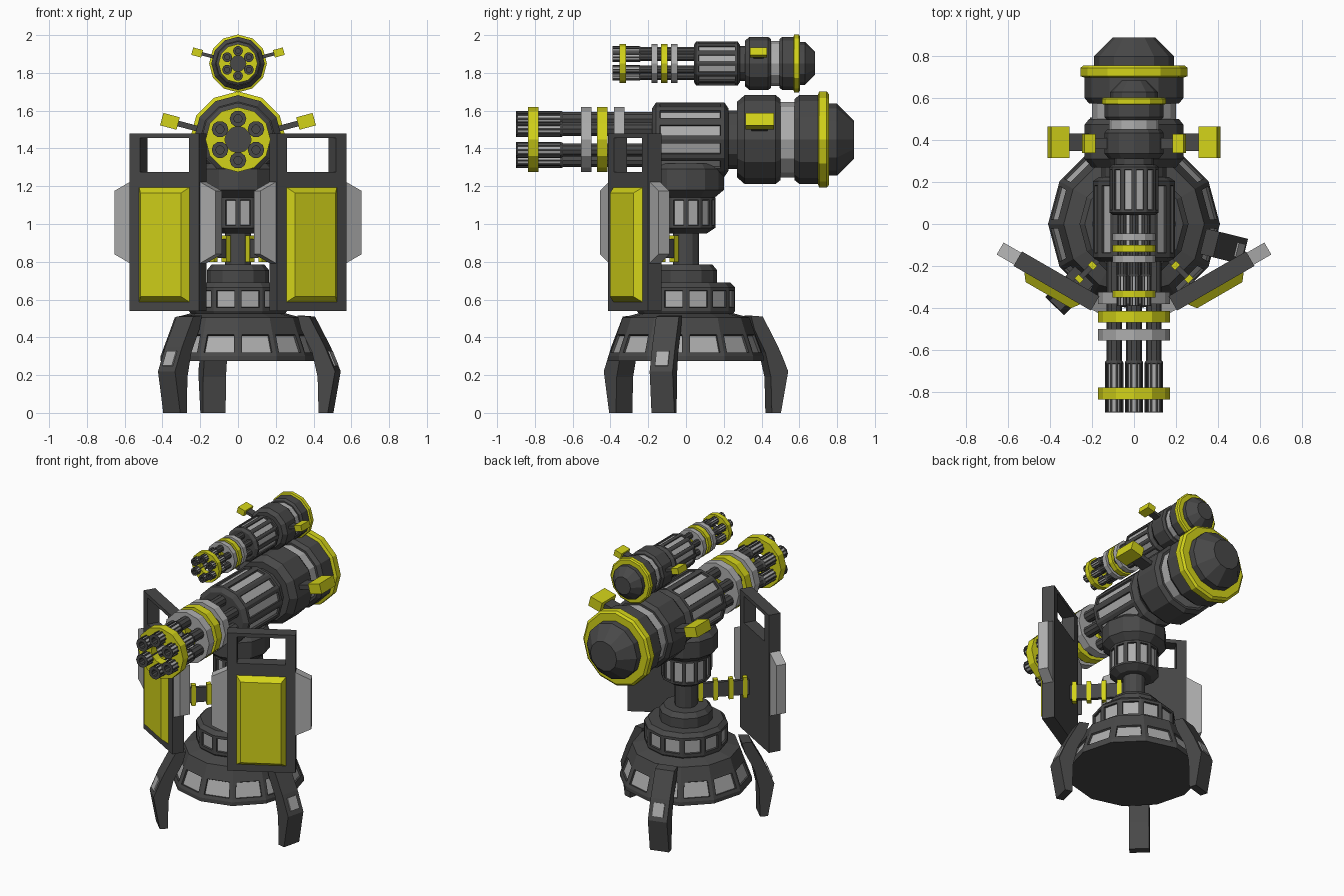
import bpy, bmesh
from math import sin, cos, pi, radians
from mathutils import Matrix, Vector

if "Cube" in bpy.data.objects:
    bpy.data.objects.remove(bpy.data.objects["Cube"])


def material(name, rgb):
    m = bpy.data.materials.new(name)
    m.diffuse_color = (*rgb, 1)
    m.use_nodes = True
    m.node_tree.nodes["Principled BSDF"].inputs["Base Color"].default_value = m.diffuse_color
    return m


DARK = material("dark_metal", (.065, .065, .065))
LIGHT = material("light_metal", (.42, .42, .42))
YELLOW = material("yellow_paint", (.65, .65, .01))
I = Matrix.Identity(4)
T = Matrix.Translation


def R(deg, axis):
    return Matrix.Rotation(radians(deg), 4, axis)


def finish(name, bm, M, *mats):
    bm.transform(M)
    bmesh.ops.recalc_face_normals(bm, faces=bm.faces)
    me = bpy.data.meshes.new(name)
    bm.to_mesh(me)
    bm.free()
    for m in mats:
        me.materials.append(m)
    ob = bpy.data.objects.new(name, me)
    bpy.context.collection.objects.link(ob)
    return ob


def lathe(name, prof, mat=DARK, M=I, n=12, band=None, inset=.02, depth=-.012, ring=False):
    """Turn (radius, height) points around z; 'band' is a segment given inset light windows."""
    bm = bmesh.new()
    rows = [[bm.verts.new((r * cos(2 * pi * k / n), r * sin(2 * pi * k / n), z)) for k in range(n)]
            for r, z in prof]
    windows = []
    for i in range(len(rows) if ring else len(rows) - 1):
        a, b = rows[i], rows[(i + 1) % len(rows)]
        for k in range(n):
            j = (k + 1) % n
            f = bm.faces.new((a[k], a[j], b[j], b[k]))
            if i == band:
                windows.append(f)
    if not ring:
        bm.faces.new(rows[0][::-1])
        bm.faces.new(rows[-1])
    bmesh.ops.recalc_face_normals(bm, faces=bm.faces)
    if windows:
        bmesh.ops.inset_individual(bm, faces=windows, thickness=inset, use_even_offset=True)
        bmesh.ops.inset_individual(bm, faces=windows, thickness=inset * .15, depth=depth)
        for f in windows:
            f.material_index = 1
    return finish(name, bm, M, mat, LIGHT)


def box(name, size, mat, M=I, taper=0):
    """Box; its -y face is drawn in by 'taper' on each side."""
    bm = bmesh.new()
    bmesh.ops.create_cube(bm, size=1)
    for v in bm.verts:
        front = v.co.y < 0
        v.co = Vector(v.co[i] * size[i] for i in range(3))
        if front:
            v.co.x -= taper * (1 if v.co.x > 0 else -1)
            v.co.z -= taper * (1 if v.co.z > 0 else -1)
    return finish(name, bm, M, mat)


def prism(name, pts, width, mat, M=I):
    """Extrude an (x, z) outline along y."""
    bm = bmesh.new()
    f = bm.faces.new([bm.verts.new((x, -width / 2, z)) for x, z in pts])
    ext = bmesh.ops.extrude_face_region(bm, geom=[f])["geom"]
    for v in ext:
        if isinstance(v, bmesh.types.BMVert):
            v.co.y += width
    return finish(name, bm, M, mat)


# Pedestal
lathe("base_dome", [(.41, .275), (.41, .30), (.36, .435), (.335, .505), (.22, .535)], band=1, inset=.022)
lathe("base_drum", [(.25, .525), (.26, .54), (.26, .665), (.235, .69)], band=1, inset=.018)
lathe("base_step", [(.165, .68), (.165, .755), (.14, .785)])
lathe("pole", [(.07, .78), (.07, .96)])
lathe("swivel_neck", [(.11, .95), (.155, .98), (.155, 1.14), (.14, 1.16)], band=1, inset=.013)
lathe("gun_mount", [(.14, 1.13), (.2, 1.18), (.2, 1.29), (.17, 1.32)])

# Three bent legs with a light plate on each knee
LEG = [(.34, .515), (.405, .51), (.49, .35), (.545, .22), (.505, 0), (.455, 0), (.45, .19), (.42, .32), (.36, .44)]
for a in (106, 226, 346):
    prism("leg", LEG, .125, DARK, R(a, 'Z'))
    box("knee_plate", (.012, .07, .085), LIGHT, R(a, 'Z') @ T((.519, 0, .287)) @ R(-23, 'Y'))


def gun(prefix, M):
    """Rotary gun; local z of the turned parts runs backwards along y."""
    A = M @ R(-90, 'X')
    p = prefix + "_"
    lathe(p + "body", [(.165, -.18), (.195, -.16), (.195, .205), (.165, .225)], DARK, A, band=1, inset=.022)
    lathe(p + "waist", [(.155, .22), (.155, .28)], DARK, A)
    lathe(p + "collar", [(.2, .27), (.235, .31), (.235, .475), (.215, .5)], DARK, A)
    lathe(p + "light_band", [(.2, .49), (.2, .585)], LIGHT, A)
    lathe(p + "rear_housing", [(.215, .575), (.235, .6), (.235, .7)], DARK, A)
    lathe(p + "rear_ring", [(.225, .695), (.255, .705), (.255, .745), (.24, .757)], YELLOW, A)
    lathe(p + "rear_cap", [(.19, .75), (.19, .8), (.1, .89)], DARK, A)
    # Barrel clamps
    for y, mat in ((-.808, YELLOW), (-.528, LIGHT), (-.443, YELLOW), (-.353, LIGHT)):
        lathe(p + "barrel_clamp", [(.07, y - .028), (.172, y - .028), (.172, y + .028), (.07, y + .028)],
              mat, A, ring=True)
    # Six barrels with fluted muzzles and a bore
    for k in range(6):
        t = radians(90 + 60 * k)
        lathe(p + "barrel", [(.022, -.85), (.022, -.9), (.044, -.9), (.044, -.66), (.037, -.65), (.037, -.17)],
              DARK, M @ T((.11 * cos(t), 0, .11 * sin(t))) @ R(-90, 'X'), n=10, band=2, inset=.006, depth=-.005)
    # Side lamps on short arms
    for s in (1, -1):
        S = M @ Matrix.Diagonal((s, 1, 1, 1)) @ R(-15, 'Y')
        box(p + "lamp_arm", (.13, .085, .03), DARK, S @ T((.265, .39, 0)))
        box(p + "lamp", (.09, .152, .068), YELLOW, S @ T((.373, .39, 0)))


gun("main_gun", T((0, 0, 1.447)))
gun("upper_gun", T((0, .15, 1.85)) @ Matrix.Scale(.6, 4))


def shield_frame(M):
    """Flat plate with a sight window near the top."""
    xs, zs = (-.213, -.15, .15, .213), (.54, 1.275, 1.455, 1.48)
    bm = bmesh.new()
    v = [[bm.verts.new((x, 0, z)) for z in zs] for x in xs]
    for i in range(3):
        for j in range(3):
            if (i, j) != (1, 1):
                bm.faces.new((v[i][j], v[i + 1][j], v[i + 1][j + 1], v[i][j + 1]))
    ob = finish("shield_frame", bm, M, DARK)
    mod = ob.modifiers.new("thickness", 'SOLIDIFY')
    mod.thickness, mod.offset = .08, 0


# Shields and the arms that carry them, mirrored
for s in (1, -1):
    X = Matrix.Diagonal((s, 1, 1, 1))
    P = X @ T((.37, -.272, 0)) @ R(30, 'Z')
    shield_frame(P)
    box("shield_plate", (.31, .04, .61), YELLOW, P @ T((0, -.058, .89)), taper=.03)
    for e in (1, -1):
        prism("shield_wing", [(e * .2, 1.23), (e * .31, 1.175), (e * .31, .84), (e * .2, .785)], .066, LIGHT, P)
    L = X @ R(-45, 'Z')
    box("shield_arm", (.40, .025, .10), DARK, L @ T((.24, 0, .87)))
    for d in (.09, .185, .28, .37):
        box("arm_band", (.028, .036, .14), YELLOW, L @ T((d, 0, .87)))
